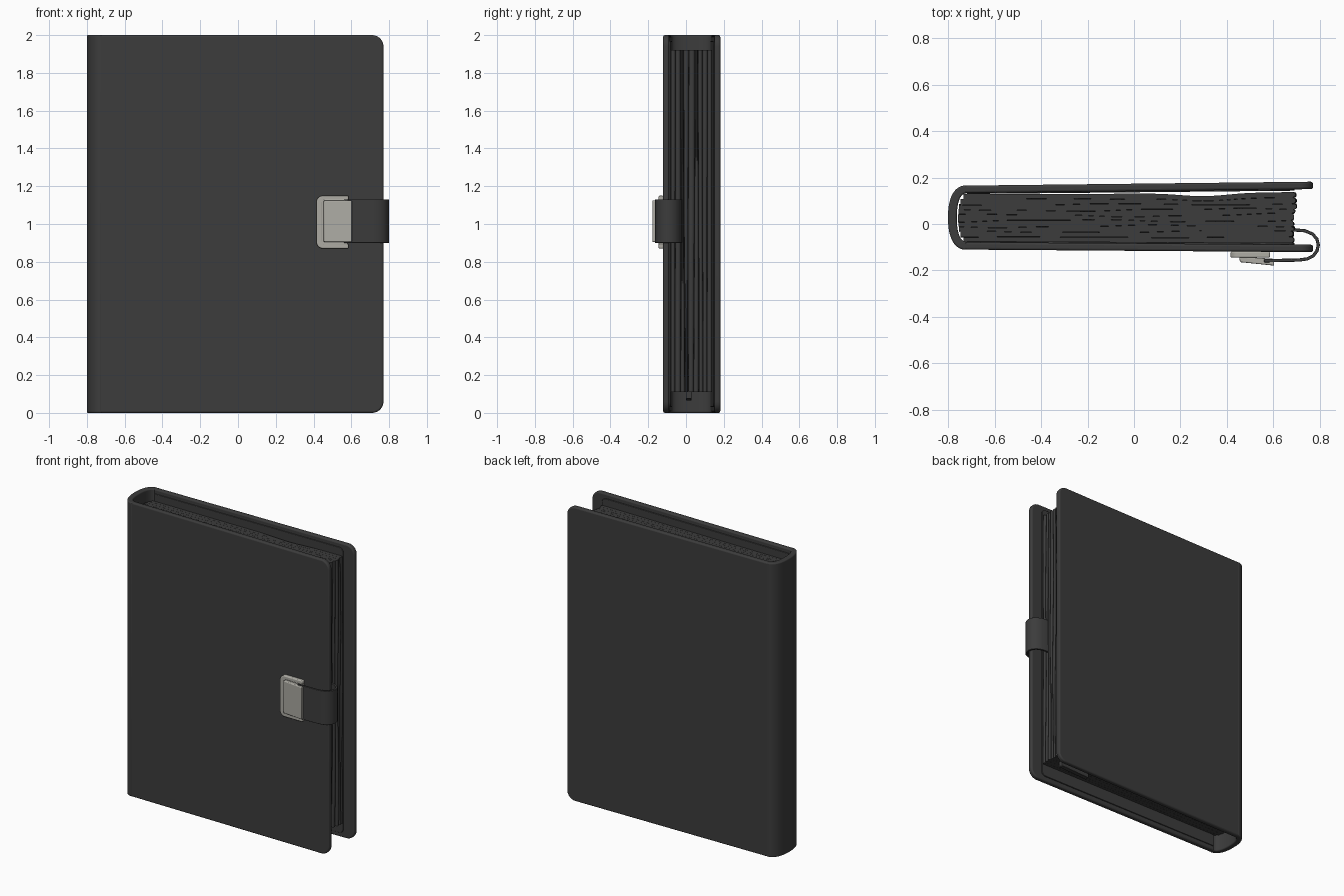
import bpy, bmesh, math, random
from mathutils import Vector

if "Cube" in bpy.data.objects:
    bpy.data.objects.remove(bpy.data.objects["Cube"])

random.seed(4)


def material(name, rgb):
    m = bpy.data.materials.new(name)
    m.diffuse_color = (*rgb, 1)
    m.use_nodes = True
    m.node_tree.nodes["Principled BSDF"].inputs["Base Color"].default_value = m.diffuse_color
    return m


LEATHER = material("dark_leather", (0.045, 0.045, 0.045))
METAL = material("satin_metal", (0.42, 0.41, 0.37))


def finish(name, bm, mat, bevel=0, segs=3):
    bmesh.ops.recalc_face_normals(bm, faces=bm.faces)
    me = bpy.data.meshes.new(name)
    bm.to_mesh(me)
    bm.free()
    ob = bpy.data.objects.new(name, me)
    bpy.context.collection.objects.link(ob)
    me.materials.append(mat)
    bpy.context.view_layer.objects.active = ob
    ob.select_set(True)
    if bevel:
        b = ob.modifiers.new("bevel", "BEVEL")
        b.width, b.segments, b.limit_method = bevel, segs, "ANGLE"
        b.angle_limit = math.radians(40)
    bpy.ops.object.shade_smooth_by_angle(angle=math.radians(40))
    ob.select_set(False)
    return ob


def prism(name, pts, offset, mat, bevel=0):
    """Extrude a closed 3D outline along an offset vector."""
    bm = bmesh.new()
    f = bm.faces.new([bm.verts.new(p) for p in pts])
    r = bmesh.ops.extrude_face_region(bm, geom=[f])
    bmesh.ops.translate(bm, vec=offset, verts=[v for v in r["geom"] if isinstance(v, bmesh.types.BMVert)])
    return finish(name, bm, mat, bevel)


def board_outline(x0, x1, z0, z1, r):
    """Rectangle in xz with rounded right-hand corners."""
    pts = [(x0, z1), (x0, z0)]
    for cz, a0 in ((z0 + r, -90), (z1 - r, 0)):
        for i in range(9):
            a = math.radians(a0 + i * 90 / 8)
            pts.append((x1 - r + r * math.cos(a), cz + r * math.sin(a)))
    return pts


def board(name, y_left, y_right, thick, x0, x1, z0, z1, r, bevel):
    pts = [(x, y_left + (y_right - y_left) * (x + 0.73) / 1.5, z)
           for x, z in board_outline(x0, x1, z0, z1, r)]
    return prism(name, pts, (0, thick, 0), LEATHER, bevel)


# cover boards and their inner linings
board("front_cover", -0.110, -0.121, 0.032, -0.737, 0.77, 0.0, 2.0, 0.06, 0.009)
board("back_cover", 0.165, 0.182, -0.032, -0.737, 0.77, 0.0, 2.0, 0.06, 0.009)
board("front_lining", -0.082, -0.090, 0.009, -0.72, 0.69, 0.03, 1.97, 0.03, 0.003)
board("back_lining", 0.136, 0.151, -0.007, -0.72, 0.69, 0.03, 1.97, 0.03, 0.003)


# rounded spine
def arc(a, b, cx=-0.72, cy=0.0275, n=24):
    out = []
    for i in range(n + 1):
        t = math.radians(90 + 180 * i / n)
        c, s = math.cos(t), math.sin(t)
        out.append((cx - a * abs(c) ** 0.85, cy + b * math.copysign(abs(s) ** 0.85, s), 0))
    return out


prism("spine", arc(0.08, 0.1385) + arc(0.042, 0.104)[::-1], (0, 0, 2.0), LEATHER, 0.008)

# page block: wavy gathered layers with rounded fore edges
LAYERS, NX, NZ = 9, 40, 14
Y0, Y1 = -0.080, 0.131


def edge_y(k, x, z):
    t = k / LAYERS
    y = Y0 + (Y1 - Y0) * t + 0.009 * max(0, (x + 0.1)) * t
    mid = math.sin(math.pi * t)
    y += mid * 0.005 * math.sin(5 * x + 1.7 * k + 1.2 * z)
    y += mid * 0.002 * math.sin(14 * x + 2.3 * k)
    return y - 0.014 * t ** 4 * math.exp(-((x - 0.3) / 0.14) ** 2)


for k in range(LAYERS):
    bm = bmesh.new()
    tm = (k + 0.5) / LAYERS * 2 - 1
    xl = -0.715 - 0.042 * math.sqrt(max(0, 1 - tm * tm))
    xr = 0.682 + random.uniform(-0.008, 0.008)
    rings = []
    for j in range(NZ + 1):
        z = 0.11 + 1.81 * j / NZ
        xe = xr + 0.003 * math.sin(5 * z + k)
        xs = [xl + (xe - xl) * i / NX for i in range(NX + 1)]
        lo = [(x, edge_y(k, x, z)) for x in xs]
        hi = [(x, edge_y(k + 1, x, z) - 0.001) for x in xs]
        ym, h = (lo[-1][1] + hi[-1][1]) / 2, (hi[-1][1] - lo[-1][1]) / 2
        nose = [(xe + 0.011 * math.cos(a), ym + h * math.sin(a)) for a in (-0.9, -0.35, 0.35, 0.9)]
        rings.append([bm.verts.new((x, y, z)) for x, y in lo + nose + hi[::-1]])
    n = len(rings[0])
    for a, b in zip(rings, rings[1:]):
        for i in range(n):
            bm.faces.new((a[i], a[(i + 1) % n], b[(i + 1) % n], b[i]))
    bm.faces.new(rings[0])
    bm.faces.new(rings[-1])
    finish(f"page_layer_{k + 1}", bm, LEATHER)

# ribbon end peeking out below the pages
prism("bookmark_end", [(0.40, 0.0, 0.065), (0.62, 0.0, 0.075), (0.62, 0.0, 0.12), (0.40, 0.0, 0.12)],
      (0, 0.03, 0), LEATHER, 0.004)

# closing strap: thin band swept round the fore edge
path = [(0.60, -0.025), (0.68, -0.025), (0.735, -0.029), (0.768, -0.043), (0.787, -0.065),
        (0.793, -0.09), (0.787, -0.116), (0.77, -0.138), (0.745, -0.150), (0.71, -0.155), (0.56, -0.158)]
left, right = [], []
for i, p in enumerate(path):
    d = Vector(path[min(i + 1, len(path) - 1)]) - Vector(path[max(i - 1, 0)])
    nrm = Vector((-d.y, d.x)).normalized() * 0.007
    left.append((p[0] + nrm.x, p[1] + nrm.y, 0.90))
    right.append((p[0] - nrm.x, p[1] - nrm.y, 0.90))
prism("strap", left + right[::-1], (0, 0, 0.23), LEATHER, 0.003)

# clasp: U-shaped rim open toward the strap
outer = [(-x, z) for x, z in board_outline(-0.585, -0.415, 0.87, 1.15, 0.035)]
inner = [(-x, z) for x, z in board_outline(-0.585, -0.445, 0.895, 1.125, 0.018)]
u = outer[1:] + [outer[0]] + [inner[0]] + inner[:0:-1]
prism("clasp_rim", [(x, -0.145, z) for x, z in u], (0, 0.026, 0), METAL, 0.006)

# clasp: wedge-shaped tongue plate and its base
prism("clasp_plate", [(0.452, -0.140, 0.905), (0.603, -0.150, 0.905), (0.603, -0.179, 0.905), (0.456, -0.164, 0.905)],
      (0, 0, 0.22), METAL, 0.005)
prism("clasp_base", [(0.44, -0.117, 0.89), (0.58, -0.117, 0.89), (0.58, -0.145, 0.89), (0.44, -0.145, 0.89)],
      (0, 0, 0.24), METAL, 0.003)
